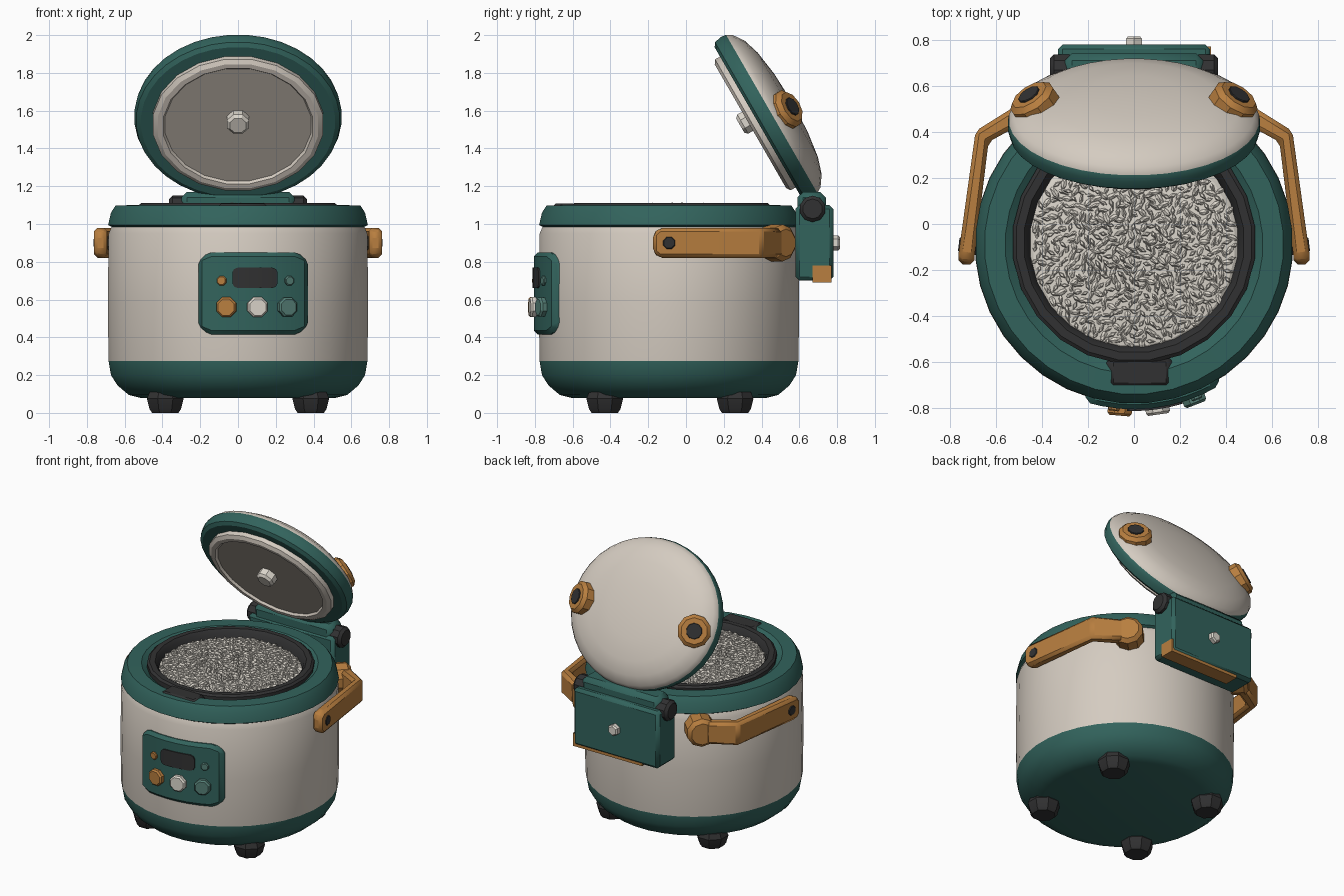
import bpy, bmesh, math, random
from mathutils import Vector, Matrix

if "Cube" in bpy.data.objects:
    bpy.data.objects.remove(bpy.data.objects["Cube"])

random.seed(4)
CY = -0.09  # body centre in y


def material(name, rgb):
    m = bpy.data.materials.new(name)
    m.diffuse_color = (*rgb, 1)
    m.use_nodes = True
    m.node_tree.nodes["Principled BSDF"].inputs["Base Color"].default_value = m.diffuse_color
    return m


CREAM = material("cream", (0.66, 0.60, 0.53))
GREEN = material("dark_green", (0.032, 0.125, 0.108))
ORANGE = material("orange", (0.48, 0.21, 0.05))
BLACK = material("charcoal", (0.031, 0.031, 0.032))
RICE = material("rice_white", (0.72, 0.68, 0.61))
PLATE = material("warm_grey", (0.42, 0.38, 0.33))
MINT = material("soft_green", (0.09, 0.21, 0.18))


def finish(name, bm, mats, bevel=0, smooth=True):
    bmesh.ops.remove_doubles(bm, verts=bm.verts, dist=1e-5)
    bmesh.ops.recalc_face_normals(bm, faces=bm.faces)
    me = bpy.data.meshes.new(name)
    bm.to_mesh(me)
    bm.free()
    for m in mats:
        me.materials.append(m)
    ob = bpy.data.objects.new(name, me)
    bpy.context.collection.objects.link(ob)
    if bevel:
        mod = ob.modifiers.new("bevel", 'BEVEL')
        mod.width, mod.segments, mod.limit_method = bevel, 1, 'ANGLE'
    if smooth:
        bpy.ops.object.select_all(action='DESELECT')
        ob.select_set(True)
        bpy.context.view_layer.objects.active = ob
        bpy.ops.object.shade_smooth_by_angle(angle=math.radians(28))
    return ob


def lathe(name, profile, mats, matrix=Matrix(), segs=36):
    """profile: (radius, height, material index of the strip that follows)"""
    bm = bmesh.new()
    rings = []
    for r, z, _ in profile:
        if r == 0:
            rings.append([bm.verts.new(matrix @ Vector((0, 0, z)))] * segs)
        else:
            rings.append([bm.verts.new(matrix @ Vector((r * math.cos(a), r * math.sin(a), z)))
                          for a in (2 * math.pi * (i + .5) / segs for i in range(segs))])
    for k in range(len(rings) - 1):
        for i in range(segs):
            j = (i + 1) % segs
            quad = [rings[k][i], rings[k][j], rings[k + 1][j], rings[k + 1][i]]
            f = bm.faces.new(list(dict.fromkeys(quad)))
            f.material_index = profile[k][2]
    return finish(name, bm, mats)


def aim(pos, axis):
    return Matrix.Translation(pos) @ Vector(axis).to_track_quat('Z', 'Y').to_matrix().to_4x4()


def knob(name, pos, axis, r, h, mat, segs=8):
    c = min(r, h) * .25
    return lathe(name, [(0, 0, 0), (r, 0, 0), (r, h - c, 0), (r - c, h, 0), (0, h, 0)],
                 [mat], aim(pos, axis), segs)


def box(name, lo, hi, mat, bevel=.015):
    bm = bmesh.new()
    bmesh.ops.create_cube(bm, size=1)
    for v in bm.verts:
        v.co = [(a + b) / 2 + c * (b - a) for a, b, c in zip(lo, hi, v.co)]
    return finish(name, bm, [mat], bevel)


def strip(name, sections, mat, bevel):
    """loft four-point sections and cap the ends"""
    bm = bmesh.new()
    rows = [[bm.verts.new(p) for p in s] for s in sections]
    for a, b in zip(rows, rows[1:]):
        for i in range(4):
            j = (i + 1) % 4
            bm.faces.new((a[i], a[j], b[j], b[i]))
    bm.faces.new(rows[0])
    bm.faces.new(rows[-1])
    return finish(name, bm, [mat], bevel)


def curved_plate(name, x0, x1, z0, z1, rad, back, front, mat, bevel):
    """rounded rectangle wrapped round the body"""
    xs = [x0, x0 + rad * .3, x0 + rad]
    xs += [x0 + rad + (x1 - x0 - 2 * rad) * t / 6 for t in range(1, 6)]
    xs += [x1 - rad, x1 - rad * .3, x1]
    rows = []
    for x in xs:
        d = max(0, rad - min(x - x0, x1 - x))
        cut = rad - math.sqrt(max(0, rad * rad - d * d)) if d < rad else rad * .9
        yb, yf = (CY - math.sqrt(R * R - x * x) for R in (back, front))
        rows.append([(x, yb, z0 + cut), (x, yf, z0 + cut), (x, yf, z1 - cut), (x, yb, z1 - cut)])
    return strip(name, rows, mat, bevel)


# Body: green base, cream wall, green collar
lathe("cooker_body", [(0, .08, 0), (.52, .08, 0), (.58, .095, 0), (.64, .145, 0), (.675, .20, 0),
                      (.688, .275, 1), (.692, .60, 1), (.687, .95, 1), (.672, .985, 0),
                      (.69, .995, 0), (.675, 1.06, 0), (.65, 1.098, 0), (.56, 1.10, 0),
                      (.52, 1.07, 0), (.48, 1.04, 0), (0, 1.04, 0)],
      [GREEN, CREAM], Matrix.Translation((0, CY, 0)))

# Inner bowl rim and front tab
lathe("bowl_rim", [(.53, 1.05, 0), (.53, 1.10, 0), (.515, 1.112, 0), (.48, 1.112, 0),
                   (.462, 1.09, 0), (.45, 1.04, 0)], [BLACK], Matrix.Translation((0, CY + .01, 0)), 24)
box("bowl_tab", (-.12, -.72, 1.045), (.17, -.57, 1.108), BLACK, .03)

# Rice bed with loose angular grains
lathe("rice_bed", [(.462, 1.05, 0), (.44, 1.066, 0), (.3, 1.085, 0), (0, 1.095, 0)], [RICE],
      Matrix.Translation((0, CY, 0)), 24)
bm = bmesh.new()
for i in range(620):
    r, a = .44 * math.sqrt((i + .5) / 620), i * 2.39996
    spot = Matrix.Translation((r * math.cos(a), CY + r * math.sin(a), 1.095 - .16 * r * r))
    turn = Matrix.Rotation(random.uniform(0, 6.28), 4, 'Z') @ Matrix.Rotation(random.uniform(-.6, .6), 4, 'Y')
    size = Matrix.Diagonal((random.uniform(.025, .04), .014, .016, 1))
    bmesh.ops.create_icosphere(bm, subdivisions=1, radius=1, matrix=spot @ turn @ size) if i % 3 == 0 else \
        bmesh.ops.create_cone(bm, cap_ends=True, segments=4, radius1=1, radius2=.4, depth=1.6,
                              matrix=spot @ turn @ size)
finish("rice_grains", bm, [RICE], smooth=False)

# Feet
for sx in (-1, 1):
    for y in (-.43, .26):
        lathe("foot", [(0, 0, 0), (.075, 0, 0), (.09, .02, 0), (.105, .075, 0), (.09, .11, 0), (0, .11, 0)],
              [BLACK], Matrix.Translation((sx * .385, y, 0)), 8)

# Control panel with display, lights and buttons
curved_plate("control_panel", -.21, .37, .415, .85, .07, .64, .715, GREEN, .02)
curved_plate("display", -.03, .21, .66, .77, .03, .70, .722, BLACK, 0)
for name, x, z, r, h, mat in (("orange_light", -.085, .70, .027, .012, ORANGE),
                              ("green_light", .267, .70, .027, .012, MINT),
                              ("orange_button", -.06, .56, .057, .03, ORANGE),
                              ("white_button", .10, .56, .057, .03, RICE),
                              ("green_button", .255, .56, .055, .03, MINT)):
    d = Vector((x, -math.sqrt(.705 ** 2 - x * x), 0))
    knob(name, d + Vector((0, CY, z)), d, r, h + .01, mat)

# Side handles, each with a rear mount and a dark pivot
path = [(.728, -.175, .045), (.728, -.14, .08), (.66, .38, .08), (.49, .48, .075)]
side = [(.035, 0), (.035, .005), (.028, .024), (.022, .034)]
for sx in (-1, 1):
    rows = [[(sx * (x + a * nx), y + a * ny, .90 + b * h) for a, b in ((1, 1), (1, -1), (-1, -1), (-1, 1))]
            for (x, y, h), (nx, ny) in zip(path, side)]
    strip("side_handle", rows, ORANGE, .018)
    knob("handle_mount", (sx * .40, .43, .90), (sx * .5, .5, 0), .098, .14, ORANGE, 10)
    knob("handle_pivot", (sx * .67, -.10, .90), (sx, .12, 0), .04, .092, BLACK)

# Rear hinge
box("hinge_block", (-.33, .58, .70), (.33, .78, 1.10), GREEN, .02)
box("lid_arm", (-.30, .59, 1.02), (.30, .74, 1.17), GREEN, .03)
box("hinge_foot_trim", (-.20, .67, .690), (.334, .77, .78), ORANGE, 0)
for sx in (-1, 1):
    knob("hinge_barrel", (sx * .28, .67, 1.08), (sx, 0, 0), .07, .085, BLACK, 10)
knob("rear_stud", (0, .77, .90), (0, 1, 0), .04, .045, RICE, 6)

# Open lid, tilted back: local z is the outside of the lid
tilt = Matrix.Translation((0, .38, 1.54)) @ Matrix.Rotation(math.radians(-60), 4, 'X')
oval = tilt @ Matrix.Diagonal((1, .89, 1, 1))
lathe("lid", [(0, .0, 0), (.515, 0, 0), (.54, .015, 0), (.55, .055, 0), (.545, .085, 1), (.525, .115, 1),
              (.46, .155, 1), (.36, .183, 1), (.2, .203, 1), (0, .21, 1)], [GREEN, CREAM], oval)
lathe("lid_inner_plate", [(.455, .01, 0), (.455, -.03, 0), (.43, -.045, 0), (.40, -.045, 0), (.39, -.03, 1),
                          (0, -.03, 1)], [CREAM, PLATE], oval, 20)
knob("steam_knob", tilt @ Vector((0, -.03, -.02)), tilt.to_3x3() @ Vector((0, 0, -1)), .063, .07, RICE)

# Lid bosses with dark caps
for sx in (-1, 1):
    axis = tilt.to_3x3() @ Vector((sx * .5, 0, .85))
    base = tilt @ Vector((sx * .41, .02, .12))
    knob("lid_boss", base, axis, .108, .09, ORANGE, 10)
    knob("lid_boss_cap", base + axis.normalized() * .085, axis, .052, .012, BLACK, 10)
